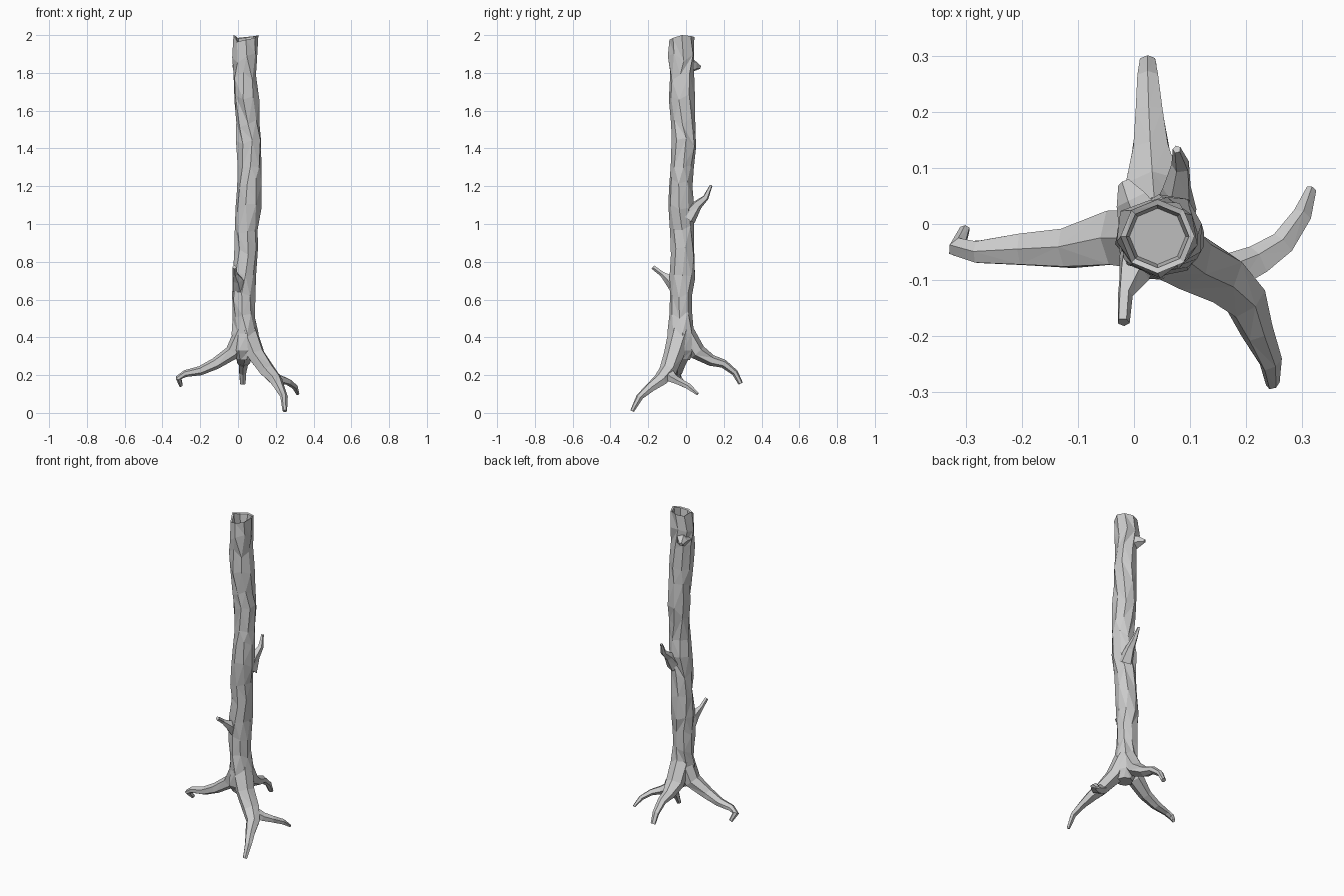
import bpy, bmesh, math, random
from mathutils import Vector

if "Cube" in bpy.data.objects:
    bpy.data.objects.remove(bpy.data.objects["Cube"])

random.seed(7)


def build(name, rings):
    """Skin a list of vertex rings, cap both ends, keep flat triangles."""
    bm = bmesh.new()
    loops = [[bm.verts.new(p) for p in ring] for ring in rings]
    n = len(loops[0])
    for a, b in zip(loops, loops[1:]):
        for i in range(n):
            j = (i + 1) % n
            # alternate diagonals for a chiselled bark look
            if random.random() < 0.5:
                bm.faces.new((a[i], a[j], b[j]))
                bm.faces.new((a[i], b[j], b[i]))
            else:
                bm.faces.new((a[i], a[j], b[i]))
                bm.faces.new((a[j], b[j], b[i]))
    bm.faces.new(loops[0][::-1])
    bm.faces.new(loops[-1])
    bmesh.ops.recalc_face_normals(bm, faces=bm.faces)
    me = bpy.data.meshes.new(name)
    bm.to_mesh(me)
    bm.free()
    ob = bpy.data.objects.new(name, me)
    bpy.context.collection.objects.link(ob)
    return ob


def limb(name, path, sides=6, flat=0.8, rough=0.08):
    """Tapered tube along (x, y, z, radius) points, slightly flattened."""
    pts = [Vector(p[:3]) for p in path]
    rings, prev = [], None
    for k, p in enumerate(pts):
        t = (pts[min(k + 1, len(pts) - 1)] - pts[max(k - 1, 0)]).normalized()
        if prev is None:
            side = t.cross(Vector((0, 0, 1))).normalized()
        else:
            side = prev.rotation_difference(t) @ side
        up = side.cross(t).normalized()
        prev = t
        ring = []
        for i in range(sides):
            a = math.tau * (i + 0.5) / sides
            r = path[k][3] * (1.05 + random.uniform(-rough, rough))
            ring.append(p + side * math.cos(a) * r + up * math.sin(a) * r * flat)
        rings.append(ring)
    return build(name, rings)


# Trunk: wobbling column with a broken, hollow top
SIDES = 8
profile = [  # z, centre x, centre y, radius
    (0.28, .045, -.03, .050), (0.33, .045, -.03, .074), (0.42, .04, -.027, .069),
    (0.52, .033, -.025, .063), (0.62, .032, -.025, .062), (0.72, .036, -.022, .066),
    (0.85, .04, -.02, .067), (0.97, .045, -.025, .064), (1.09, .055, -.022, .069),
    (1.22, .06, -.027, .068), (1.32, .06, -.02, .064), (1.43, .06, -.014, .069),
    (1.54, .052, -.02, .065), (1.66, .043, -.022, .067), (1.78, .037, -.022, .064),
    (1.88, .036, -.022, .070),
]
rings = []
for k, (z, cx, cy, r) in enumerate(profile):
    ring = []
    for i in range(SIDES):
        a = math.tau * (i + 0.3 * math.sin(k * 1.3)) / SIDES
        rr = r * random.uniform(0.9, 1.08)
        dz = random.uniform(-.028, .028) if k > 2 else 0
        ring.append((cx + rr * math.cos(a), cy + rr * math.sin(a), z + dz))
    rings.append(ring)

rim = [2.0, 1.995, 1.99, 1.985, 2.0, 1.965, 1.975, 1.985]
for r, drop in ((.066, 0), (.056, .004), (.05, .06)):
    rings.append([(.042 + r * math.cos(math.tau * i / SIDES),
                   -.022 + r * math.sin(math.tau * i / SIDES),
                   rim[i] - drop) for i in range(SIDES)])
build("trunk", rings)

# Spreading roots
limb("left_root", [(.025, -.025, .43, .058), (-.03, -.025, .32, .05),
                   (-.12, -.042, .26, .037), (-.2, -.046, .222, .03),
                   (-.28, -.05, .207, .022), (-.315, -.042, .185, .019),
                   (-.302, -.01, .145, .011)])
limb("back_root", [(.04, -.005, .43, .058), (.035, .06, .32, .052),
                   (.03, .135, .278, .036), (.027, .2, .26, .026),
                   (.025, .26, .212, .02), (.025, .29, .155, .015)])
limb("front_right_root", [(.048, -.03, .43, .062), (.095, -.065, .31, .056),
                          (.155, -.095, .225, .046), (.2, -.135, .175, .041),
                          (.22, -.19, .135, .029), (.243, -.245, .085, .02),
                          (.247, -.285, .01, .012)])
limb("right_root_fork", [(.165, -.09, .21, .036), (.22, -.065, .18, .028),
                         (.265, -.035, .165, .023), (.3, .015, .14, .018),
                         (.316, .062, .1, .009)], sides=5)

# Broken branch stubs
limb("front_stub", [(.01, -.05, .66, .036), (-.002, -.09, .705, .027),
                    (-.016, -.125, .735, .013), (-.019, -.175, .772, .011)],
     sides=5, flat=1)
limb("back_branch", [(.07, .01, 1.03, .042), (.078, .06, 1.1, .026),
                     (.083, .105, 1.14, .016), (.076, .133, 1.205, .007)],
     sides=5, flat=1)
limb("upper_stub", [(.02, .0, 1.83, .045), (-.002, .045, 1.84, .03),
                    (-.017, .074, 1.83, .011)], sides=5, flat=1)
